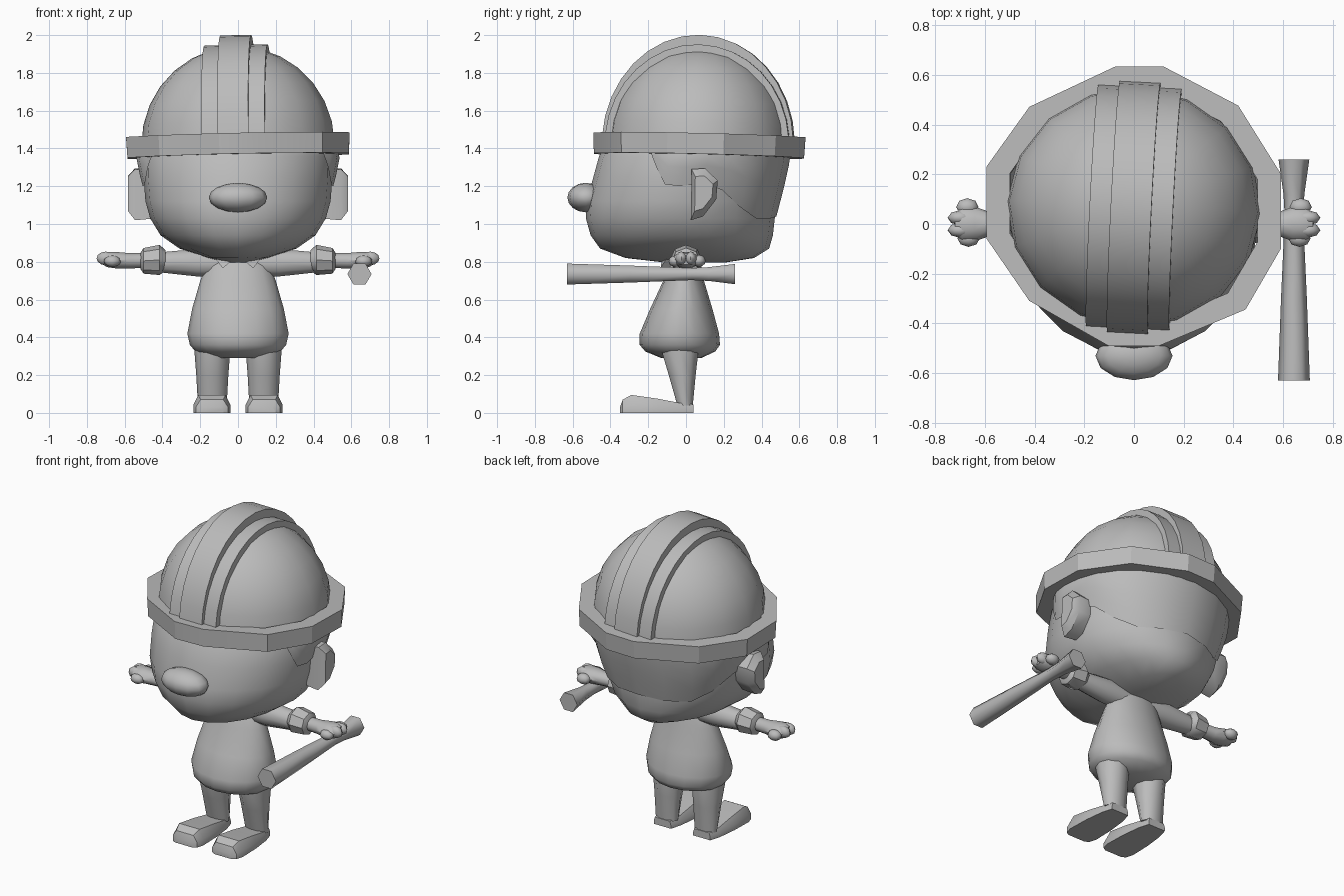
import bpy, bmesh, math
from mathutils import Matrix, Vector

if "Cube" in bpy.data.objects:
    bpy.data.objects.remove(bpy.data.objects["Cube"])

GREY = bpy.data.materials.new("plain grey")
GREY.diffuse_color = (0.5, 0.5, 0.5, 1)
GREY.use_nodes = True
GREY.node_tree.nodes["Principled BSDF"].inputs["Base Color"].default_value = GREY.diffuse_color


def finish(name, bm, mirror=False, angle=35):
    bmesh.ops.recalc_face_normals(bm, faces=bm.faces)
    me = bpy.data.meshes.new(name)
    bm.to_mesh(me)
    bm.free()
    me.materials.append(GREY)
    ob = bpy.data.objects.new(name, me)
    bpy.context.collection.objects.link(ob)
    bpy.ops.object.select_all(action='DESELECT')
    ob.select_set(True)
    bpy.context.view_layer.objects.active = ob
    bpy.ops.object.shade_smooth_by_angle(angle=math.radians(angle))
    if mirror:
        ob.modifiers.new("mirror", 'MIRROR')
    return ob


def loft(name, rings, mirror=False, angle=35, closed=False):
    """Skin rings of points; cap the ends unless the loop is closed."""
    bm = bmesh.new()
    vs = [[bm.verts.new(p) for p in r] for r in rings]
    n = len(vs[0])
    for a, b in zip(vs, vs[1:] + (vs[:1] if closed else [])):
        for i in range(n):
            j = (i + 1) % n
            bm.faces.new((a[i], a[j], b[j], b[i]))
    if not closed:
        bm.faces.new(vs[0])
        bm.faces.new(vs[-1])
    return finish(name, bm, mirror, angle)


def ring(centre, r1, r2, axis, n=12, phase=0.0):
    """Ellipse of n points around the given axis."""
    pts = []
    for i in range(n):
        t = 2 * math.pi * i / n + phase
        a, b = r1 * math.cos(t), r2 * math.sin(t)
        off = {'x': (0, a, b), 'y': (a, 0, b), 'z': (a, b, 0)}[axis]
        pts.append(Vector(centre) + Vector(off))
    return pts


def zring(z, front, back, rx, n=16):
    return ring((0, (front + back) / 2, z), rx, (back - front) / 2, 'z', n)


def ball(name, centre, size, mirror=False, u=10, v=7):
    bm = bmesh.new()
    bmesh.ops.create_uvsphere(bm, u_segments=u, v_segments=v, radius=1,
                              matrix=Matrix.Translation(centre) @ Matrix.Diagonal((*size, 1)))
    return finish(name, bm, mirror, 60)


# Head: z, front y, back y, half width
HEAD = [(0.795, -0.1, 0.2, 0.06), (0.82, -0.32, 0.36, 0.16), (0.87, -0.455, 0.44, 0.31),
        (0.94, -0.505, 0.46, 0.41), (1.03, -0.53, 0.47, 0.465), (1.12, -0.525, 0.475, 0.49),
        (1.25, -0.49, 0.49, 0.50), (1.36, -0.46, 0.52, 0.50), (1.42, -0.42, 0.52, 0.48)]
loft("head", [zring(*h, n=20) for h in HEAD], angle=70)
ball("nose", (0, -0.53, 1.14), (0.155, 0.098, 0.078), u=12, v=8)


def head_at(z):
    for a, b in zip(HEAD, HEAD[1:]):
        if z <= b[0]:
            k = (z - a[0]) / (b[0] - a[0])
            return [p + (q - p) * k for p, q in zip(a, b)]
    return list(HEAD[-1])


# Hair: shell around the back and sides with a dipping lower edge.
# angle from the back in degrees, lowest z
HAIR = [(0, 1.04), (20, 1.03), (38, 1.03), (52, 1.09), (66, 1.18), (80, 1.22),
        (92, 1.2), (102, 1.21), (110, 1.3), (116, 1.37)]
bm = bmesh.new()
grid = []
for deg, low in [(-d, z) for d, z in HAIR[:0:-1]] + HAIR:
    t, col = math.radians(deg), []
    for k in range(5):
        z = low + (1.40 - low) * k / 4
        _, f, b, rx = head_at(z)
        grow = 0.008 + 0.03 * min(1, (z - low) / 0.15)
        ry = (b - f) / 2 + grow
        col.append(bm.verts.new(((rx + grow) * math.sin(t), (f + b) / 2 + ry * math.cos(t), z)))
    grid.append(col)
for a, b in zip(grid, grid[1:]):
    for k in range(4):
        bm.faces.new((a[k], b[k], b[k + 1], a[k + 1]))
hair = finish("hair", bm, angle=60)

# Ears: bevelled plates
EAR = [(0.03, 1.29), (0.1, 1.295), (0.168, 1.23), (0.16, 1.13), (0.09, 1.04), (0.025, 1.02)]
loft("ear", [[(x, 0.09 + (y - 0.09) * s, 1.17 + (z - 1.17) * s) for y, z in EAR]
             for x, s in ((0.46, 0.95), (0.545, 1), (0.582, 0.68))], mirror=True)

# Helmet parts share a slight tilt
TILT = (Matrix.Translation((0, 0.065, 1.42))
        @ Matrix.Rotation(-0.02, 4, 'Y') @ Matrix.Rotation(-0.023, 4, 'X'))
TURN = TILT @ Matrix.Rotation(-0.05, 4, 'Z')

RIM = [(-0.075, 0.567), (0.12, 0.567), (0.42, 0.41), (0.592, 0.135), (0.592, -0.165), (0.45, -0.41),
       (0.1, -0.557), (-0.1, -0.557), (-0.42, -0.375), (-0.592, -0.125), (-0.592, 0.165), (-0.42, 0.405)]
loft("helmet_rim", [[TILT @ Vector((x * s, y * s, z)) for x, y in RIM]
                    for s, z in ((0.84, -0.06), (0.99, -0.06), (1, 0.05), (0.84, 0.05))],
     closed=True, angle=25)

dome = []
for k in range(8):
    a = math.radians(88) * k / 7
    dome.append([TURN @ p for p in ring((0, 0, 0.52 * math.sin(a)), 0.512 * math.cos(a),
                                        0.485 * math.cos(a), 'z', 16)])
loft("helmet_dome", dome, angle=60)


def crest(name, half, ry, rz, inner, a0):
    """Arched band running from front to back over the dome."""
    sections = []
    for k in range(17):
        t = math.radians(a0 + (180 - 2 * a0) * k / 16)
        c, s = -math.cos(t), math.sin(t)
        sections.append([TURN @ Vector((x, ry * c * m, rz * s * m)) for x, m in
                         ((-half, inner), (-half, 1), (half, 1), (half, inner))])
    loft(name, sections, angle=30)


crest("helmet_centre_crest", 0.082, 0.508, 0.58, 0.86, 3)
crest("helmet_side_crest", 0.168, 0.488, 0.528, 0.9, 5)

# Shirt body and collar flaps
BODY = [(0.84, -0.06, 0.06, 0.11), (0.78, -0.095, 0.08, 0.17), (0.7, -0.12, 0.095, 0.2),
        (0.55, -0.19, 0.14, 0.243), (0.42, -0.245, 0.175, 0.268), (0.36, -0.245, 0.18, 0.255),
        (0.325, -0.215, 0.155, 0.225), (0.29, -0.13, 0.08, 0.13)]
loft("shirt_body", [zring(*b) for b in BODY], angle=70)
loft("collar_flap", [[(0.01, y, 0.83), (0.13, y + 0.03, 0.83), (0.08, y - 0.01, 0.765)]
                     for y in (-0.125, -0.08)], mirror=True)


def along_x(name, rows, n):
    loft(name, [ring((x, 0, z), ry, rz, 'x', n) for x, z, ry, rz in rows], mirror=True, angle=40)


# Arms, cuffs and hands
along_x("sleeve", [(0.08, 0.79, 0.065, 0.07), (0.22, 0.795, 0.07, 0.076), (0.42, 0.797, 0.055, 0.055)], 10)
along_x("cuff", [(0.385, 0.807, 0.06, 0.055), (0.415, 0.81, 0.085, 0.08), (0.5, 0.805, 0.075, 0.068),
                 (0.515, 0.805, 0.045, 0.045)], 8)
along_x("palm", [(0.48, 0.807, 0.042, 0.04), (0.58, 0.805, 0.048, 0.043), (0.64, 0.808, 0.07, 0.046),
                 (0.69, 0.812, 0.07, 0.043), (0.72, 0.815, 0.045, 0.03)], 10)
ball("thumb", (0.665, -0.058, 0.803), (0.045, 0.034, 0.03), True, 8, 6)
ball("outer_finger", (0.67, 0.068, 0.805), (0.045, 0.036, 0.032), True, 8, 6)
for i, y in enumerate((-0.025, 0.025)):
    ball("finger_%d" % (i + 1), (0.7, y, 0.818), (0.049, 0.03, 0.036), True, 8, 6)

# Flared six-sided club in one hand
loft("club", [ring((0.643, y, 0.735), r, r, 'y', 6) for y, r in
              ((-0.63, 0.064), (-0.3, 0.052), (0.03, 0.037), (0.12, 0.042), (0.26, 0.062))], angle=65)

# Legs
loft("leg", [ring((0.136, y, z), rx, ry, 'z', 10) for z, y, rx, ry in
             ((0.37, -0.035, 0.095, 0.1), (0.33, -0.032, 0.095, 0.103), (0.2, -0.02, 0.085, 0.075),
              (0.04, -0.005, 0.076, 0.043))], mirror=True, angle=60)

# Shoes: y, bottom half width, top half width, top z
SHOE = [(-0.35, 0.06, 0.045, 0.03), (-0.335, 0.085, 0.06, 0.07), (-0.29, 0.098, 0.072, 0.095),
        (-0.15, 0.094, 0.07, 0.075), (-0.03, 0.08, 0.066, 0.052), (0.04, 0.06, 0.052, 0.045)]
loft("shoe", [[(0.138 - b, y, 0), (0.138 + b, y, 0), (0.138 + b, y, z * 0.45),
               (0.138 + t, y, z), (0.138 - t, y, z), (0.138 - b, y, z * 0.45)]
              for y, b, t, z in SHOE], mirror=True, angle=30)
